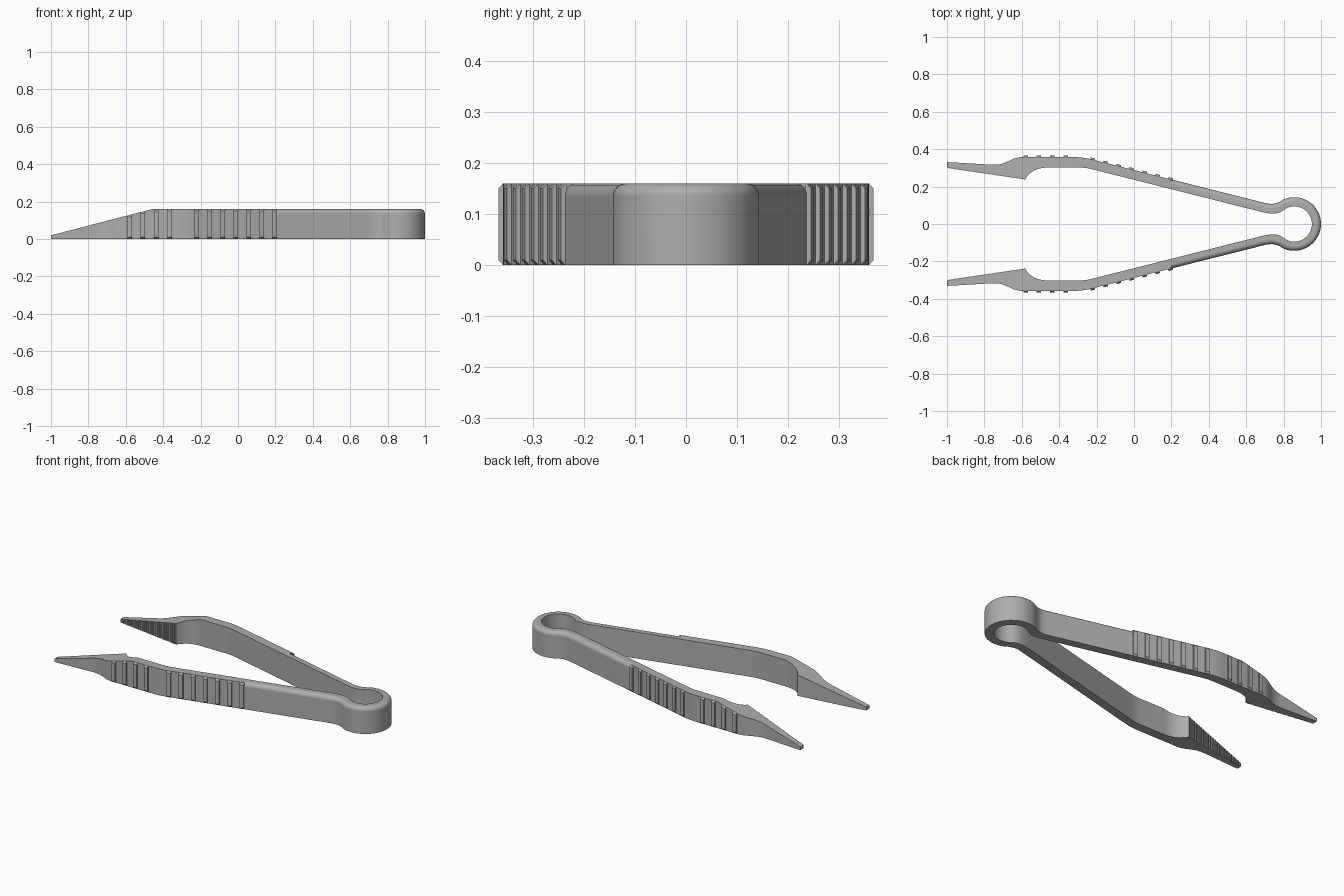
import bpy, bmesh, math
from mathutils import Vector
from mathutils.geometry import interpolate_bezier

cube = bpy.data.objects.get("Cube")
if cube:
    bpy.data.objects.remove(cube, do_unlink=True)

H = 0.16            # body height
FILLET = 0.025      # rounding of the outer top edge
GRIP_END = 0.2      # rounding starts where the grip ends
RAMP_X = -0.46      # tip ramp starts here
SLOPE = 0.14 / 0.54
ARM_SLOPE = 0.2526
HINGE = Vector((0.857, 0.0))

grey = bpy.data.materials.new("grey_plastic")
grey.use_nodes = True
colour = (0.42, 0.42, 0.42, 1)
grey.diffuse_color = colour
grey.node_tree.nodes["Principled BSDF"].inputs["Base Color"].default_value = colour


def curve(a, b, c, d, n=8):
    """Points of a cubic curve in the plan."""
    pts = interpolate_bezier(*[Vector((*p, 0)) for p in (a, b, c, d)], n)
    return [Vector((p.x, p.y)) for p in pts]


def arc(radius, start, n):
    """Hinge arc from a start angle down to the symmetry line."""
    return [HINGE + radius * Vector((math.cos(t), math.sin(t)))
            for t in (math.radians(start) * (1 - i / n) for i in range(n + 1))]


def height(x):
    return min(H, H + (x - RAMP_X) * SLOPE)


def make_object(name, bm):
    bmesh.ops.recalc_face_normals(bm, faces=bm.faces)
    mesh = bpy.data.meshes.new(name)
    bm.to_mesh(mesh)
    bm.free()
    mesh.materials.append(grey)
    obj = bpy.data.objects.new(name, mesh)
    bpy.context.collection.objects.link(obj)
    mirror = obj.modifiers.new("Mirror", 'MIRROR')
    mirror.use_axis = (False, True, False)
    mirror.merge_threshold = 0.0005
    return obj


# Outer plan line, from tip to hinge; the grip end point is doubled
outer = [Vector((-1, 0.331))]
outer += curve((-0.76, 0.317), (-0.68, 0.312), (-0.66, 0.357), (-0.6, 0.358))
outer += curve((-0.33, 0.358), (-0.29, 0.358), (-0.26, 0.354), (-0.22, 0.344))
step = Vector((GRIP_END, 0.344 - (GRIP_END + 0.22) * ARM_SLOPE))
split = len(outer) + 1
outer += [step, step.copy()]
outer += curve((0.68, 0.117), (0.73, 0.104), (0.745, 0.104), (0.78, 0.119))
outer += arc(0.143, 122, 24)[1:]

# Inner plan line, from tip to hinge, with a saw-toothed jaw
inner = []
TEETH = 30
for i in range(TEETH):
    f = i / TEETH
    p = Vector((-1 + 0.42 * f, 0.302 - 0.062 * f))
    inner += [p, p + Vector((0.012, -0.006))]
inner += [Vector((-0.58, 0.24))]
inner += curve((-0.575, 0.25), (-0.545, 0.29), (-0.51, 0.3), (-0.46, 0.302))
inner += curve((-0.33, 0.302), (-0.29, 0.302), (-0.27, 0.304), (-0.22, 0.292))
inner += curve((0.68, 0.065), (0.74, 0.05), (0.765, 0.055), (0.79, 0.066))
inner += arc(0.094, 135, 20)[1:]

# Inward direction at every outer point
inward = []
for i, p in enumerate(outer):
    a, b = outer[max(i - 2, 0)], outer[min(i + 2, len(outer) - 1)]
    t = (b - a).normalized()
    inward.append(Vector((t.y, -t.x)))
    if p.x > HINGE.x:
        inward[i] = (HINGE - p).normalized()

# Body half: stacked outer rows, inner wall, top and bottom
bm = bmesh.new()


def row(points, z):
    return [bm.verts.new((p.x, p.y, z(i))) for i, p in enumerate(points)]


def bridge(a, b):
    for i in range(len(a) - 1):
        bm.faces.new((a[i], a[i + 1], b[i + 1], b[i]))


rows = [row(outer, lambda i: 0)]
STEPS = 6
for k in range(STEPS + 1):
    t = math.pi / 2 * k / STEPS
    inset, drop = FILLET * (1 - math.cos(t)), FILLET * (1 - math.sin(t))
    pts = [p + inward[i] * (inset if i >= split else 0) for i, p in enumerate(outer)]
    rows.append(row(pts, lambda i: H - drop if i >= split else H - drop * 0.01))
for a, b in zip(rows, rows[1:]):
    bridge(a, b)
low, high = row(inner, lambda i: 0), row(inner, lambda i: H)
bridge(low, high)
bm.faces.new(rows[0] + low[::-1])
bm.faces.new(rows[-1] + high[::-1])
bm.faces.new([r[0] for r in rows] + [high[0], low[0]])
bmesh.ops.remove_doubles(bm, verts=bm.verts, dist=0.0004)

# Slanted cut over the tip
cut = bmesh.ops.bisect_plane(
    bm, geom=bm.verts[:] + bm.edges[:] + bm.faces[:], dist=1e-5,
    plane_co=(RAMP_X, 0, H), plane_no=(-SLOPE, 0, 1), clear_outer=True)
rim = [e for e in cut["geom_cut"] if isinstance(e, bmesh.types.BMEdge)]
bmesh.ops.contextual_create(bm, geom=[e for e in rim if e.is_boundary])
body = make_object("tweezer_body", bm)
bpy.context.view_layer.objects.active = body
body.select_set(True)
bpy.ops.object.shade_smooth_by_angle(angle=math.radians(28))
weighted = body.modifiers.new("Weighted", 'WEIGHTED_NORMAL')
weighted.keep_sharp = True

# Grip ridges: chamfered bars on the flat and sloping outer faces
bm = bmesh.new()
WIDTH, OUT, CHAMFER = 0.024, 0.009, 0.01
spots = [(-0.58 + 0.072 * i, 0.358, 0.0) for i in range(4)]
spots += [(x, 0.344 - (x + 0.22) * ARM_SLOPE, -ARM_SLOPE)
          for x in (-0.222 + 0.0695 * i for i in range(7))]
for x, y, slope in spots:
    along = Vector((1, slope)).normalized()
    out = Vector((-along.y, along.x))
    ends = []
    for side in (-0.5, 0.5):
        base = Vector((x, y)) + along * WIDTH * side
        top = height(base.x)
        ring = []
        for d, z in ((-0.003, 0), (0, 0), (OUT, CHAMFER),
                     (OUT, top - CHAMFER), (0, top), (-0.003, top)):
            p = base + out * d
            ring.append(bm.verts.new((p.x, p.y, z)))
        ends.append(ring)
    a, b = ends
    bm.faces.new(a)
    bm.faces.new(b[::-1])
    for i in range(len(a)):
        j = (i + 1) % len(a)
        bm.faces.new((a[i], b[i], b[j], a[j]))
make_object("grip_ridges", bm)
